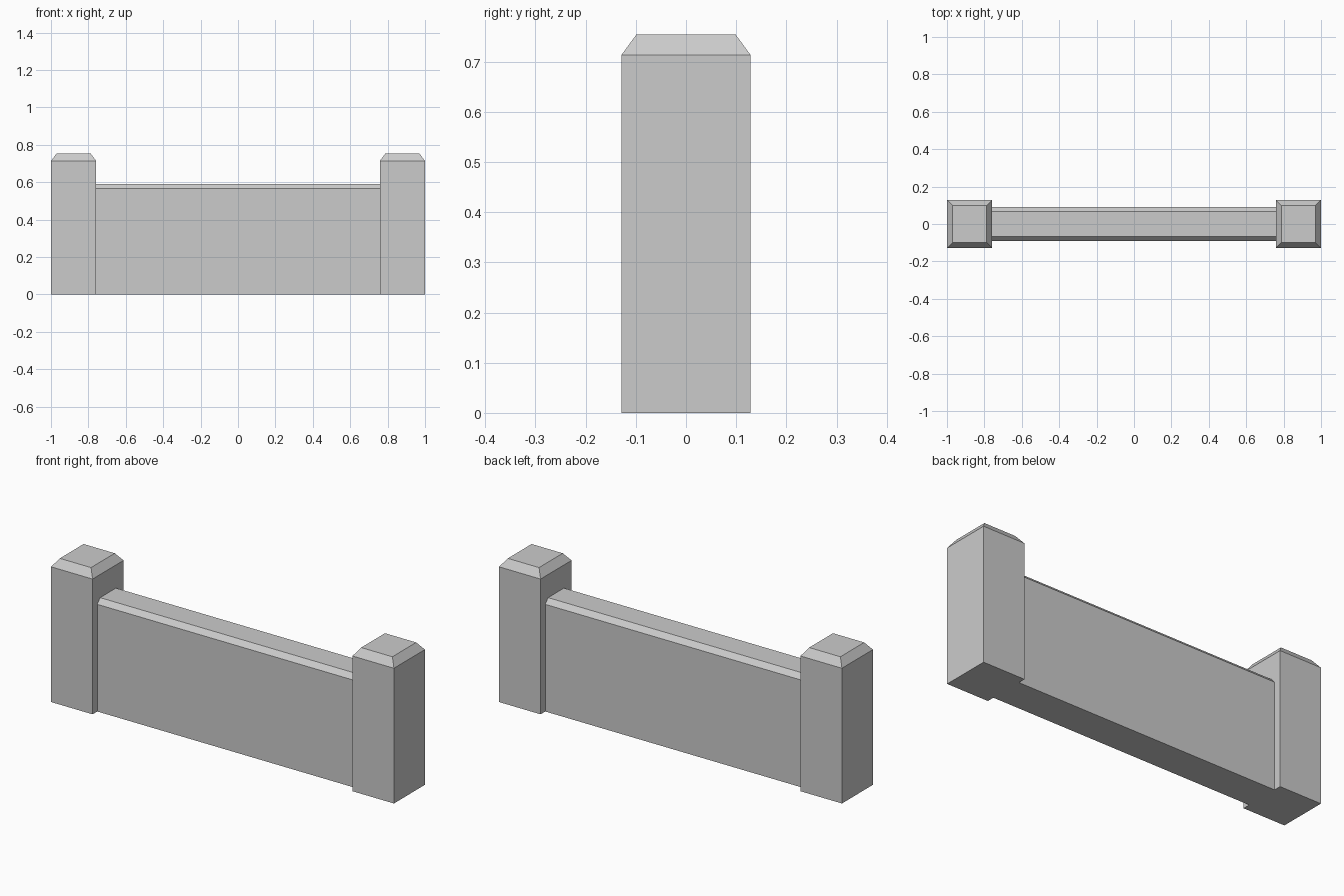
import bpy, bmesh

if "Cube" in bpy.data.objects:
    bpy.data.objects.remove(bpy.data.objects["Cube"])


def chamfered_block(name, cx, hx, hy, z_side, z_top, inset_x, inset_y):
    """Box standing on z=0 whose top tapers inward above z_side."""
    bm = bmesh.new()
    rings = []
    for z, ax, ay in ((0, hx, hy), (z_side, hx, hy),
                      (z_top, hx - inset_x, hy - inset_y)):
        rings.append([bm.verts.new((cx + sx * ax, sy * ay, z))
                      for sx, sy in ((-1, -1), (1, -1), (1, 1), (-1, 1))])
    for low, high in zip(rings, rings[1:]):
        for i in range(4):
            j = (i + 1) % 4
            bm.faces.new((low[i], low[j], high[j], high[i]))
    bm.faces.new(rings[0][::-1])
    bm.faces.new(rings[-1])
    bmesh.ops.recalc_face_normals(bm, faces=bm.faces)
    mesh = bpy.data.meshes.new(name)
    bm.to_mesh(mesh)
    bm.free()
    obj = bpy.data.objects.new(name, mesh)
    bpy.context.collection.objects.link(obj)
    return obj


# End posts, bevelled on all four top edges
for side, name in ((-1, "left_post"), (1, "right_post")):
    chamfered_block(name, side * 0.879, 0.121, 0.129, 0.713, 0.754, 0.03, 0.03)

# Low wall between the posts, bevelled along its front and back top edges
chamfered_block("wall_panel", 0, 0.758, 0.09, 0.565, 0.591, 0, 0.024)
